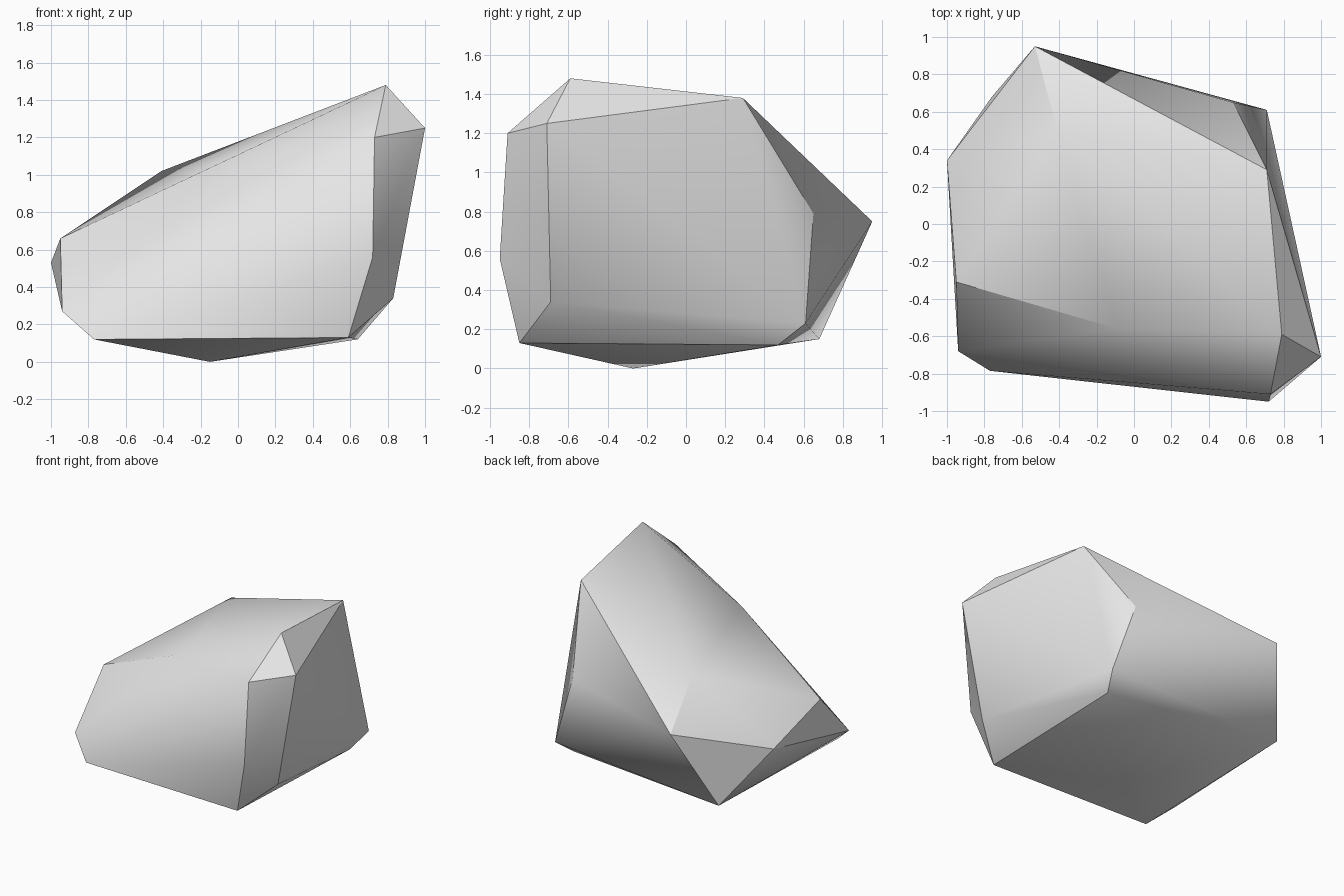
import bpy
import bmesh
import math

cube = bpy.data.objects.get("Cube")
if cube:
    bpy.data.objects.remove(cube, do_unlink=True)

# Single stone grey
stone = bpy.data.materials.new("stone_grey")
stone.use_nodes = True
grey = (0.8, 0.8, 0.8, 1.0)
stone.diffuse_color = grey
stone.node_tree.nodes["Principled BSDF"].inputs["Base Color"].default_value = grey

# Corners of the boulder, grouped by region
peak = [(0.79, -0.59, 1.48), (1.0, -0.71, 1.25), (0.73, -0.91, 1.2), (0.71, 0.29, 1.38)]
upper_slope = [(-0.09, -0.56, 1.065), (-0.41, 0.5, 1.02), (-0.95, -0.31, 0.66)]
front_side = [(0.72, -0.95, 0.56), (0.83, -0.69, 0.34), (-0.94, -0.68, 0.27)]
back_side = [(-1.0, 0.34, 0.53), (-0.53, 0.95, 0.75), (0.53, 0.65, 0.79), (0.71, 0.61, 0.23)]
base = [(0.59, -0.85, 0.13), (0.64, 0.47, 0.12), (-0.77, -0.785, 0.12),
        (-0.76, 0.68, 0.15), (-0.15, -0.27, 0.0)]

# Wrap the corners in a faceted skin
bm = bmesh.new()
for corner in peak + upper_slope + front_side + back_side + base:
    bm.verts.new(corner)
bmesh.ops.convex_hull(bm, input=bm.verts[:])
loose = [v for v in bm.verts if not v.link_faces]
bmesh.ops.delete(bm, geom=loose, context='VERTS')
bmesh.ops.recalc_face_normals(bm, faces=bm.faces[:])

mesh = bpy.data.meshes.new("boulder")
bm.to_mesh(mesh)
bm.free()
mesh.materials.append(stone)
boulder = bpy.data.objects.new("boulder", mesh)
bpy.context.collection.objects.link(boulder)

# Soften shallow facets, keep strong ridges crisp
bpy.ops.object.select_all(action='DESELECT')
boulder.select_set(True)
bpy.context.view_layer.objects.active = boulder
bpy.ops.object.shade_smooth_by_angle(angle=math.radians(30))
